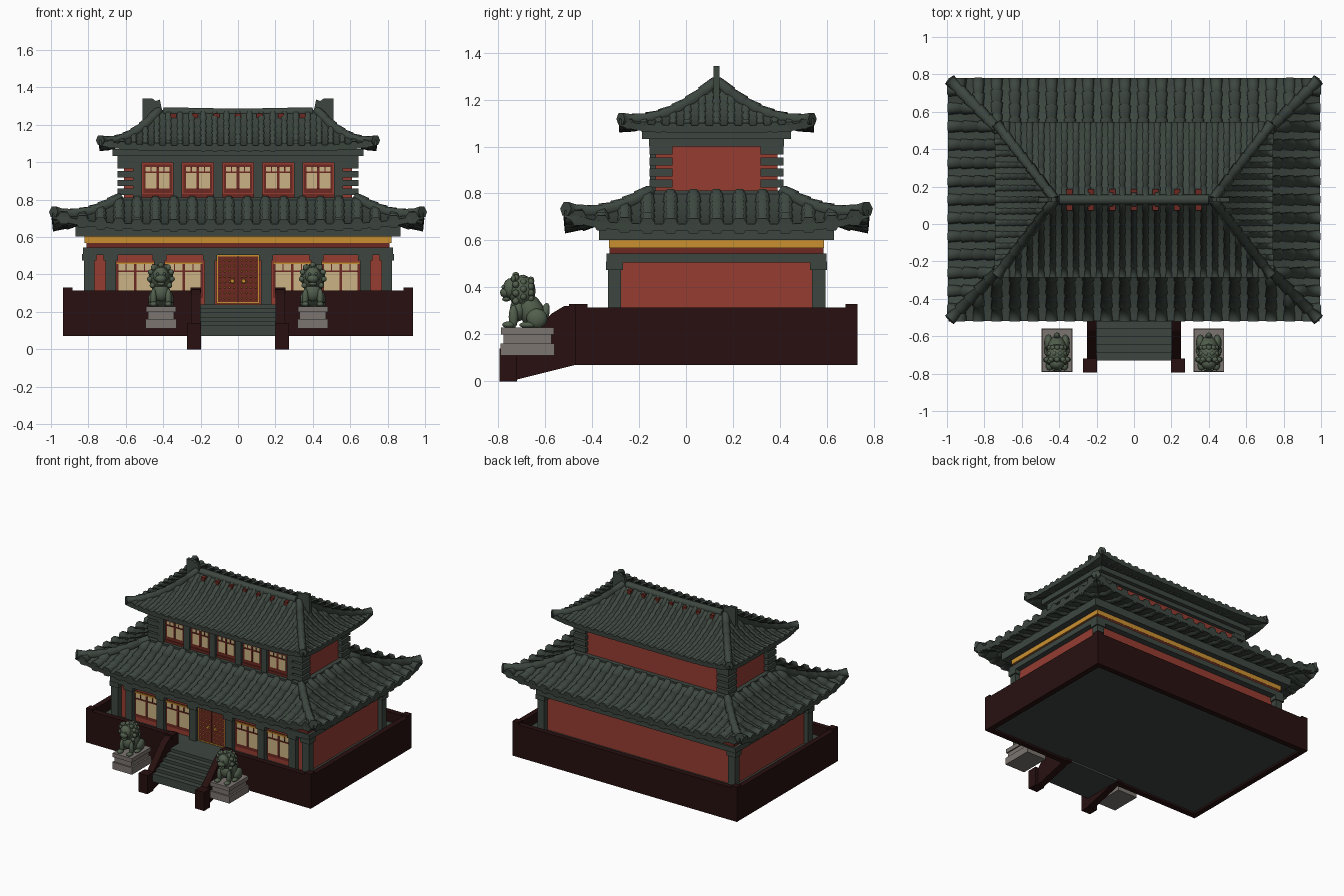
import bpy, bmesh, math
from mathutils import Matrix, Vector

cube = bpy.data.objects.get("Cube")
if cube:
    bpy.data.objects.remove(cube, do_unlink=True)

CY = 0.13          # building centre line in y
SIDES = (-1, 1)


def material(name, *rgb):
    m = bpy.data.materials.new(name)
    m.use_nodes = True
    m.diffuse_color = (*rgb, 1)
    m.node_tree.nodes["Principled BSDF"].inputs["Base Color"].default_value = (*rgb, 1)
    return m


TILE = material("dark green tile", .047, .062, .051)
RED = material("wall red", .3, .046, .031)
DARK = material("dark maroon", .021, .005, .005)
TRIM = material("trim red", .15, .022, .015)
CREAM = material("window cream", .6, .45, .23)
GOLD = material("gold", .6, .28, .03)
JADE = material("statue green", .085, .115, .075)
STONE = material("pedestal stone", .2, .178, .162)


def finish(name, bm, mat):
    bmesh.ops.recalc_face_normals(bm, faces=bm.faces)
    me = bpy.data.meshes.new(name)
    bm.to_mesh(me)
    bm.free()
    me.materials.append(mat)
    ob = bpy.data.objects.new(name, me)
    bpy.context.collection.objects.link(ob)
    return ob


def boxes(name, mat, items):
    """Each item is (x0, x1, y0, y1, z0, z1)."""
    bm = bmesh.new()
    for x0, x1, y0, y1, z0, z1 in items:
        mid = Vector((x0 + x1, y0 + y1, z0 + z1)) / 2
        size = (x1 - x0, y1 - y0, z1 - z0, 1)
        bmesh.ops.create_cube(bm, size=1, matrix=Matrix.Translation(mid) @ Matrix.Diagonal(size))
    return finish(name, bm, mat)


def ring(hx, hy, z0, z1):
    """Box centred on the building."""
    return (-hx, hx, CY - hy, CY + hy, z0, z1)


def post(x, y, half, z0, z1):
    return (x - half, x + half, y - half, y + half, z0, z1)


def prism(name, mat, outline, depth):
    """Extrude an outline of points along a depth vector."""
    bm = bmesh.new()
    face = bm.faces.new([bm.verts.new(p) for p in outline])
    new = bmesh.ops.extrude_face_region(bm, geom=[face])["geom"]
    bmesh.ops.translate(bm, vec=depth, verts=[v for v in new if isinstance(v, bmesh.types.BMVert)])
    return finish(name, bm, mat)


def tubes(name, mat, paths, radius):
    """Round tubes along paths of (point, radius scale)."""
    cu = bpy.data.curves.new(name, "CURVE")
    cu.dimensions = "3D"
    cu.bevel_depth, cu.bevel_resolution, cu.use_fill_caps = radius, 1, True
    for path in paths:
        sp = cu.splines.new("POLY")
        sp.points.add(len(path) - 1)
        for pt, (co, scale) in zip(sp.points, path):
            pt.co, pt.radius = (*co, 1), scale
    tmp = bpy.data.objects.new(name + " path", cu)
    bpy.context.collection.objects.link(tmp)
    bpy.context.view_layer.update()
    me = bpy.data.meshes.new_from_object(tmp.evaluated_get(bpy.context.evaluated_depsgraph_get()))
    bpy.data.objects.remove(tmp, do_unlink=True)
    me.materials.clear()
    me.materials.append(mat)
    ob = bpy.data.objects.new(name, me)
    bpy.context.collection.objects.link(ob)


def roof(name, inner, outer, z_in, z_out, sag, lift, pitch, radius, courses):
    """Concave hipped roof with upturned corners and rows of barrel tiles."""
    def half(axis, t):
        return inner[axis] + (outer[axis] - inner[axis]) * t

    def surf(axis, sign, t, u, up=0):
        z = z_in + (z_out - z_in) * (1 - (1 - t) ** sag) + lift * t * t * abs(u) ** 6 + up
        along, out = u * half(axis, t), sign * half(1 - axis, t)
        return Vector((along, CY + out, z) if axis == 0 else (out, CY + along, z))

    bm = bmesh.new()
    rows, cols = 8, 24
    tiles, hips = [], []
    for axis in (0, 1):
        for sign in SIDES:
            # roof deck
            grid = [[bm.verts.new(surf(axis, sign, i / rows, 2 * j / cols - 1))
                     for j in range(cols + 1)] for i in range(rows + 1)]
            for a, b in zip(grid, grid[1:]):
                for j in range(cols):
                    bm.faces.new((a[j], a[j + 1], b[j + 1], b[j]))
            # tile rows, cut off at the hips
            n = int(2 * outer[axis] / pitch)
            for k in range(n):
                s = (k + .5 - n / 2) * pitch
                t0 = max(0, (abs(s) - inner[axis]) / (outer[axis] - inner[axis]))
                if t0 > .95:
                    continue
                m = max(1, round((1 - t0) * courses))
                path = []
                for c in range(m):
                    for f, scale in ((.03, .84), (1, 1.04)):
                        t = t0 + (1 - t0) * (c + f) / m
                        path.append((surf(axis, sign, t, s / half(axis, t), radius * .2), scale))
                tiles.append(path)
            # hip ridges
            if axis == 0:
                for u in SIDES:
                    hips.append([(surf(0, sign, (c + f) / 7 * .985, u, radius * .6), scale)
                                 for c in range(7) for f, scale in ((.04, .88), (1, 1.08))])
    bmesh.ops.remove_doubles(bm, verts=bm.verts, dist=1e-4)
    bmesh.ops.dissolve_degenerate(bm, edges=bm.edges, dist=1e-5)
    deck = finish(name + "_deck", bm, TILE)
    thick = deck.modifiers.new("thickness", "SOLIDIFY")
    thick.thickness, thick.offset = .03, 0
    tubes(name + "_tiles", TILE, tiles, radius)
    tubes(name + "_hips", TILE, hips, max(radius * .85, .027))


# Terrace
boxes("terrace_floor", TILE, [ring(.9, .57, .085, .24)])
front, back = CY - .6, CY + .6
walls = [(-.935, .935, back - .04, back, .07, .315)]
for s in SIDES:
    x0, x1 = sorted((s * .935, s * .895))
    walls.append((x0, x1, front, back, .07, .315))
    x0, x1 = sorted((s * .935, s * .2))
    walls.append((x0, x1, front, front + .04, .07, .315))
    for y in (front + .025, back - .025):
        walls.append(post(s * .91, y, .025, .3, .33))
boxes("terrace_wall", DARK, walls)

# Stairs with sloping side walls and newel posts
boxes("stairs", TILE, [(-.2, .2, -.73 + i * .042, -.42, .07 + i * .022, .13 + i * .022) for i in range(6)])
for s, side in zip(SIDES, ("right", "left")):
    prism(side + "_stair_wall", DARK,
          [(s * .2, y, z) for y, z in ((-.42, .07), (-.42, .32), (-.52, .32), (-.57, .29),
                                       (-.73, .13), (-.73, .005), (-.47, .07))], (s * .05, 0, 0))
boxes("stair_newels", DARK, [post(s * .236, -.757, .037, 0, .14) for s in SIDES]
      + [post(s * .225, front, .028, .3, .33) for s in SIDES])

# Ground floor
wall_y = CY - .42
boxes("lower_walls", RED, [ring(.79, .42, .2, .52)])
columns = [post(s * .795, CY + e * .435, .028, .24, .51) for s in SIDES for e in SIDES]
columns += [post(s * x, CY - .43, .028, .24, .51) for s in SIDES for x in (.68, .42, .15)]
boxes("lower_columns", TILE, columns)
boxes("column_capitals", TILE, [(a - .01, b + .01, c - .008, d + .008, .475, .51)
                                for a, b, c, d, e, f in columns])
boxes("lower_beam", TILE, [ring(.83, .468, .505, .545)])
boxes("lower_frieze", TRIM, [ring(.81, .455, .54, .572)])
boxes("gold_band", GOLD, [ring(.82, .457, .568, .605)])
boxes("lower_eave_support", TILE, [ring(.87, .5, .602, .66)])

# Windows of both floors
frames, panes, bars, strips = [], [], [], []


def window(x, y, w, z0, z1):
    frames.append((x - w - .012, x + w + .012, y - .006, y, z0 - .025, z1 + .012))
    panes.append((x - w, x + w, y - .01, y, z0, z1))
    rail = z0 + (z1 - z0) * .75
    bars.append((x - w, x + w, y - .016, y, rail - .004, rail + .004))
    for f in (-.5, 0, .5):
        h = .007 if f == 0 else .003
        bars.append((x + f * w * 1.1 - h, x + f * w * 1.1 + h, y - .015, y, z0 if f == 0 else rail, z1))


for s in SIDES:
    for x in (.29, .55):
        window(s * x, wall_y, .09, .3, .455)
        strips.append((s * x - .1, s * x + .1, wall_y - .014, wall_y, .455, .465))
upper_y = CY - .26
for i in range(5):
    window((i - 2) * .215, upper_y, .064, .86, .975)
boxes("window_frames", TRIM, frames)
boxes("window_panes", CREAM, panes)
boxes("window_bars", TRIM, bars)
boxes("window_gold_strips", GOLD, strips)

# Studded double door
boxes("door_leaves", TRIM, [(min(0, s) * .11 + .002, max(0, s) * .11 - .002,
                             wall_y - .02, wall_y, .245, .505) for s in SIDES])
boxes("door_gold_trim", GOLD, [(-.115, .115, wall_y - .024, wall_y, z, z + .009) for z in (.245, .497)]
      + [(s * .111 - .004, s * .111 + .004, wall_y - .024, wall_y, .245, .505) for s in SIDES])
bm = bmesh.new()
for s in SIDES:
    for i in range(4):
        for j in range(8):
            at = Vector((s * (.02 + i * .025), wall_y - .02, .272 + j * .029))
            bmesh.ops.create_icosphere(bm, subdivisions=1, radius=.0055, matrix=Matrix.Translation(at))
    handle = Matrix.Translation((s * .03, wall_y - .024, .365)) @ Matrix.Rotation(math.pi / 2, 4, "X")
    bmesh.ops.create_cone(bm, segments=10, radius1=.013, radius2=.01, depth=.012, cap_ends=True, matrix=handle)
finish("door_studs", bm, GOLD)

# Lower roof
roof("lower_roof", (.63, .28), (.992, .648), .79, .655, 1.7, .06, .098, .036, 5)
boxes("lower_roof_flashing", TILE, [ring(.645, .295, .74, .812)])

# Upper floor
boxes("upper_walls", RED, [ring(.61, .26, .75, 1.01)])
boxes("upper_columns", TILE, [(x - .024, x + .024, CY - .283, CY - .25, .8, 1.01)
                              for x in [(i - 2.5) * .215 for i in range(6)]])
logs = []
for row in range(4):
    z = .825 + row * .047
    for s in SIDES:
        for e in SIDES:
            x0, x1 = sorted((s * .545, s * .645))
            y0, y1 = sorted((CY + e * .187, CY + e * .285))
            logs.append((x0, x1, y0, y1, z, z + .034))
boxes("corner_logs", TILE, logs)
boxes("upper_sill", TRIM, [(-.54, .54, CY - .268, CY - .25, .812, .83)])
boxes("upper_beam", TILE, [ring(.645, .287, 1, 1.037)])
boxes("upper_eave_support", TILE, [ring(.67, .317, 1.033, 1.07)])

# Upper roof with ridge, finials and ridge brackets
roof("upper_roof", (.42, 0), (.742, .415), 1.265, 1.075, 2, .03, .062, .023, 7)
tubes("ridge", TILE, [[((x * .1, CY, 1.262 + abs(x) * .002), 1) for x in range(-4, 5)]], .028)
for s, side in zip(SIDES, ("right", "left")):
    prism(side + "_ridge_finial", TILE,
          [(s * x, CY - .012, z) for x, z in ((.4, 1.25), (.418, 1.335), (.44, 1.328), (.46, 1.342),
                                              (.51, 1.342), (.513, 1.15), (.46, 1.15))], (0, .024, 0))
boxes("ridge_brackets", TRIM, [post(x * .115, CY + e * .042, .015, 1.22, 1.262)
                               for x in range(-3, 4) for e in SIDES])

# Guardian lions on stepped pedestals
PEDESTAL = ((.082, .115, .11, .162), (.07, .103, .162, .2), (.08, .113, .2, .23))


def lion(name, x):
    boxes(name + "_pedestal", STONE, [(x - a, x + a, -.675 - b, -.675 + b, z0, z1) for a, b, z0, z1 in PEDESTAL])
    bm = bmesh.new()

    def blob(dx, y, z, rx, ry, rz, tilt=0):
        m = Matrix.Translation((x + dx, y, z)) @ Matrix.Rotation(tilt, 4, "X") @ Matrix.Diagonal((rx, ry, rz, 1))
        bmesh.ops.create_uvsphere(bm, u_segments=12, v_segments=8, radius=1, matrix=m)

    blob(0, -.66, .3, .05, .055, .085, .5)        # torso
    blob(0, -.715, .305, .045, .035, .05)         # chest
    blob(0, -.7, .385, .06, .06, .068)            # mane
    blob(0, -.745, .395, .042, .035, .045)        # face
    blob(0, -.77, .378, .03, .022, .022)          # muzzle
    blob(0, -.765, .35, .022, .018, .01)          # jaw
    blob(0, -.6, .29, .018, .018, .045, -.2)      # tail
    for s in SIDES:
        blob(s * .045, -.635, .268, .024, .045, .042)   # haunch
        blob(s * .05, -.675, .24, .018, .035, .013)     # hind paw
        blob(s * .04, -.735, .275, .017, .02, .05)      # foreleg
        blob(s * .04, -.755, .241, .02, .028, .014)     # forepaw
        blob(s * .04, -.735, .438, .013, .01, .016)     # ear
        blob(s * .018, -.778, .402, .008, .008, .008)   # eye
    for layer in range(3):                              # mane curls
        for k in range(11):
            a = math.tau * k / 11 + layer * .3
            r = .06 - layer * .009
            blob(r * math.sin(a), -.725 + layer * .032, .385 + r * 1.1 * math.cos(a), .015, .015, .015)
    ob = finish(name, bm, JADE)
    for p in ob.data.polygons:
        p.use_smooth = True


lion("right_lion", -.412)
lion("left_lion", .4)
